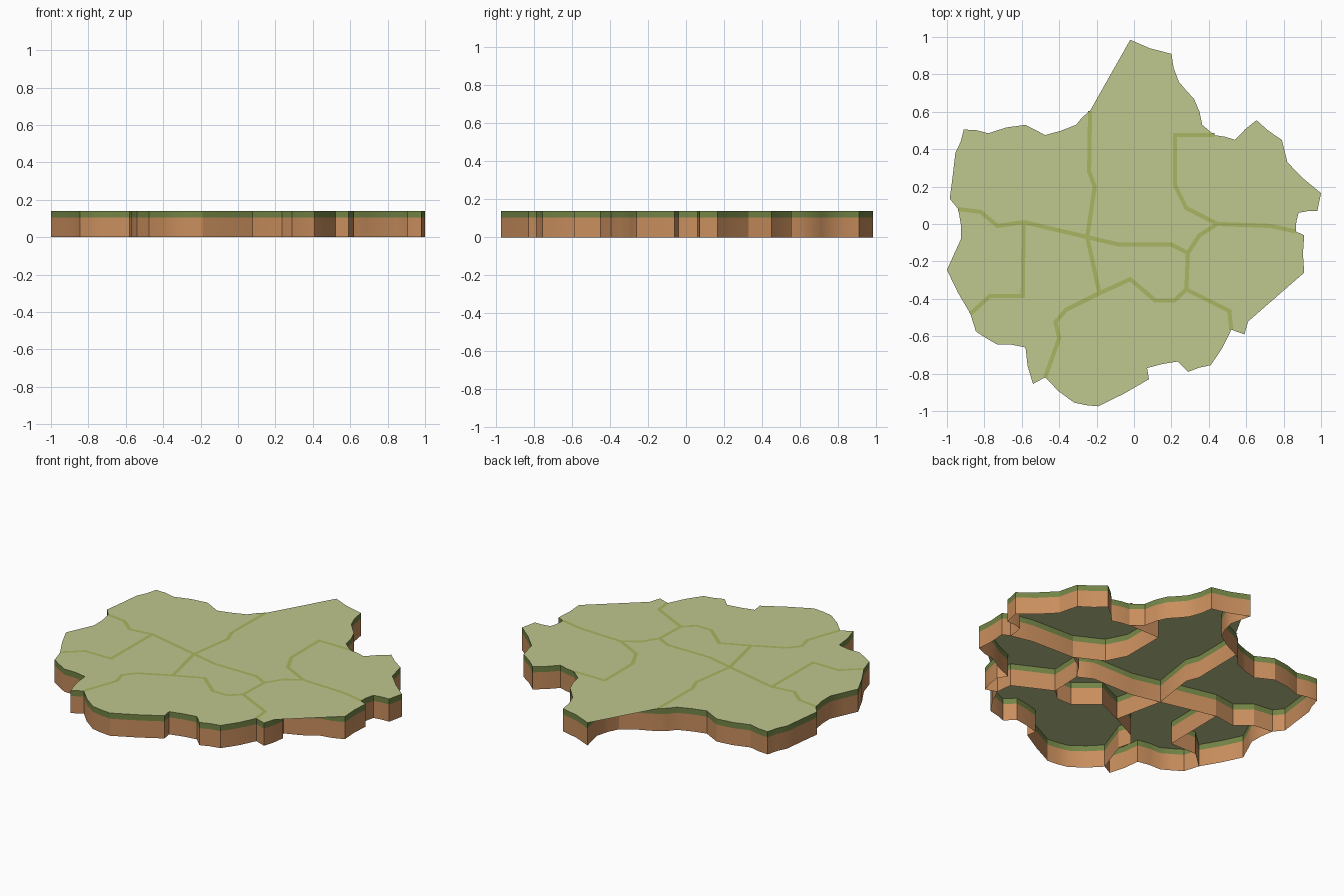
import bpy, bmesh, math, random
from mathutils import Vector

if "Cube" in bpy.data.objects:
    bpy.data.objects.remove(bpy.data.objects["Cube"])

random.seed(4)
SOIL_TOP, TOP = 0.105, 0.14


def material(name, rgb):
    m = bpy.data.materials.new(name)
    m.diffuse_color = (*rgb, 1)
    m.use_nodes = True
    m.node_tree.nodes["Principled BSDF"].inputs["Base Color"].default_value = m.diffuse_color
    return m


GRASS = material("grass", (0.52, 0.57, 0.27))
TURF = material("turf_edge", (0.17, 0.23, 0.06))
SOIL = material("soil", (0.58, 0.27, 0.11))
LINE = material("border_line", (0.40, 0.46, 0.12))

# Points where borders meet
J = dict(A=(-.235, .605), B=(.43, .475), C=(.865, -.04), D=(.52, -.565), E=(-.475, -.82),
         F=(-.875, -.48), G=(-.94, .08), H=(-.25, -.07), I=(.288, -.155), J=(.445, 0),
         K=(.28, -.35), L=(-.185, -.37), M=(-.59, .01))

# Main capes and bays of the coast, clockwise, between junctions
coast = {
    "AB": [(-.04, .71), (.01, .85), (-.02, .985), (.2, .91), (.24, .76), (.32, .67), (.365, .53)],
    "BC": [(.54, .45), (.655, .555), (.79, .45), (.82, .33), (1, .165), (.98, .07), (.88, .06)],
    "CD": [(.91, -.06), (.91, -.26), (.775, -.3), (.585, -.395), (.62, -.45), (.59, -.59)],
    "DE": [(.41, -.755), (.29, -.79), (.235, -.735), (.07, -.77), (.08, -.83), (-.19, -.975),
           (-.32, -.955)],
    "EF": [(-.54, -.855), (-.58, -.66), (-.73, -.645), (-.845, -.575)],
    "FG": [(-1, -.245), (-.925, -.08)],
    "GA": [(-.985, .135), (-.955, .38), (-.91, .505), (-.78, .485), (-.58, .53), (-.475, .475),
           (-.31, .53)],
}
# Bends of the borders between districts
borders = {
    "AH": [(-.24, .28), (-.21, .2)],
    "HM": [],
    "MG": [(-.73, -.01), (-.82, .065)],
    "MF": [(-.595, -.385), (-.77, -.385)],
    "HI": [(-.08, -.11), (.2, -.11)],
    "IJ": [(.35, -.06)],
    "JC": [(.73, -.01)],
    "JB": [(.28, .085), (.22, .205), (.22, .475)],
    "IK": [],
    "HL": [],
    "LK": [(-.02, -.295), (.115, -.41), (.215, -.41)],
    "KD": [(.51, -.465)],
    "LE": [(-.365, -.46), (-.42, -.525), (-.4, -.61)],
}
# Junction sequence round each district, clockwise
districts = {
    "north": "ABJIH", "north_east": "BCJ", "south_east": "CDKIJ", "south": "DELK",
    "centre": "HIKL", "south_west": "EFMHL", "west": "FGM", "north_west": "GAHM",
}


def ragged(pts):
    """Split longer coast stretches with a small sideways nick."""
    out = []
    for a, b in zip(pts, pts[1:]):
        out.append(a)
        d = Vector(b) - Vector(a)
        if d.length > 0.1:
            mid = (Vector(a) + Vector(b)) / 2 + Vector((-d.y, d.x)) * random.uniform(-.06, .06)
            out.append(tuple(mid))
    return out + [pts[-1]]


arcs = {k: [J[k[0]], *v, J[k[1]]] for k, v in borders.items()}
arcs.update({k: ragged([J[k[0]], *v, J[k[1]]]) for k, v in coast.items()})


def loop(names):
    pts = []
    for a, b in zip(names, names[1:] + names[:1]):
        pts += (arcs[a + b] if a + b in arcs else arcs[b + a][::-1])[:-1]
    return pts


def finish(name, bm, mats, smooth=False):
    mesh = bpy.data.meshes.new(name)
    bm.to_mesh(mesh)
    bm.free()
    for m in mats:
        mesh.materials.append(m)
    ob = bpy.data.objects.new(name, mesh)
    bpy.context.collection.objects.link(ob)
    if smooth:
        bpy.ops.object.select_all(action='DESELECT')
        ob.select_set(True)
        bpy.context.view_layer.objects.active = ob
        bpy.ops.object.shade_smooth_by_angle(angle=math.radians(30))


def wall(name, pts, closed):
    """Upright wall: soil band below, turf band above."""
    bm = bmesh.new()
    rows = [[bm.verts.new((x, y, z)) for x, y in pts] for z in (0, SOIL_TOP, TOP)]
    n = len(pts)
    for band in (0, 1):
        lo, hi = rows[band], rows[band + 1]
        for i in range(n if closed else n - 1):
            k = (i + 1) % n
            bm.faces.new((lo[k], lo[i], hi[i], hi[k])).material_index = band
    finish(name, bm, (SOIL, TURF), True)


def ribbon(bm, pts, half, z):
    """Flat mitred strip along a path."""
    p = [Vector(q) for q in pts]
    rails = []
    for i, q in enumerate(p):
        d0 = (q - p[i - 1]).normalized() if i else (p[1] - q).normalized()
        d1 = (p[i + 1] - q).normalized() if i + 1 < len(p) else d0
        t = (d0 + d1).normalized()
        off = Vector((-t.y, t.x)) * half / max(t.dot(d0), 0.5)
        rails.append([bm.verts.new((*(q + s * off), z)) for s in (1, -1)])
    for (a, b), (c, d) in zip(rails, rails[1:]):
        bm.faces.new((a, b, d, c))


# Grass top of each district
for name, names in districts.items():
    bm = bmesh.new()
    bm.faces.new([bm.verts.new((x, y, TOP)) for x, y in reversed(loop(names))])
    bmesh.ops.triangulate(bm, faces=bm.faces[:])
    finish(name + "_district", bm, [GRASS])

# Outer cliff and inner dividing walls; underside stays open
wall("coast_wall", loop("ABCDEFG"), True)
for i, key in enumerate(borders):
    wall(f"dividing_wall_{i + 1}", arcs[key], False)

# Border lines on top
bm = bmesh.new()
for i, key in enumerate(borders):
    ribbon(bm, arcs[key], 0.011, TOP + 0.001 + i * 0.00002)
finish("border_lines", bm, [LINE])
